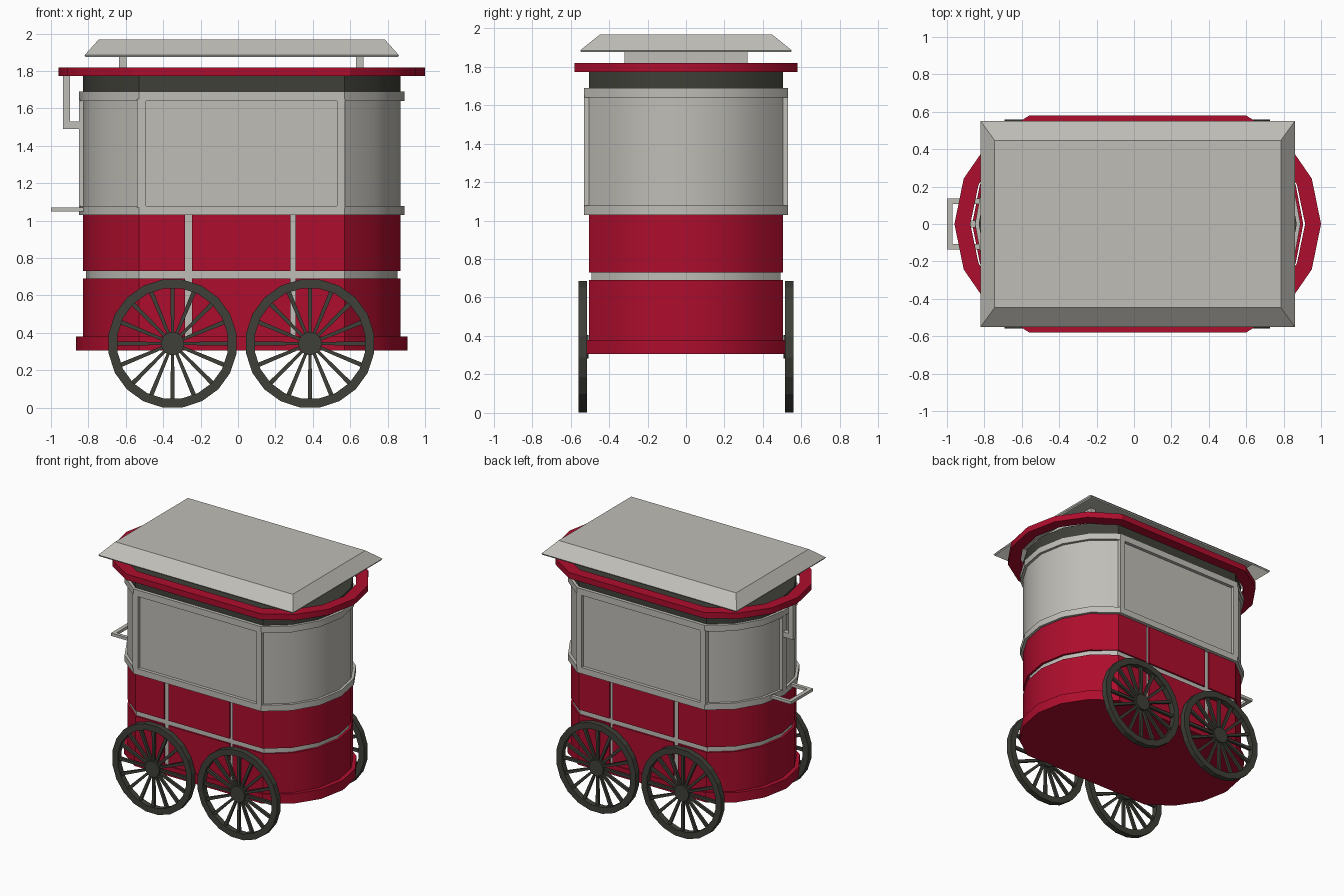
import bpy, bmesh, math
from mathutils import Matrix, Vector

cube = bpy.data.objects.get("Cube")
if cube:
    bpy.data.objects.remove(cube, do_unlink=True)


def material(name, rgb):
    m = bpy.data.materials.new(name)
    m.use_nodes = True
    m.diffuse_color = (*rgb, 1)
    m.node_tree.nodes["Principled BSDF"].inputs["Base Color"].default_value = (*rgb, 1)
    return m


GREY = material("warm grey paint", (0.52, 0.51, 0.47))
RED = material("crimson paint", (0.42, 0.004, 0.026))
DARK = material("dark iron", (0.05, 0.05, 0.04))
CX = 0.02      # body centre
CORNER = 0.55  # where the straight sides meet the bowed ends


def finish(name, verts, faces, mat, smooth=False):
    mesh = bpy.data.meshes.new(name)
    mesh.from_pydata(verts, [], faces)
    bm = bmesh.new()
    bm.from_mesh(mesh)
    bmesh.ops.recalc_face_normals(bm, faces=bm.faces)
    bm.to_mesh(mesh)
    bm.free()
    mesh.materials.append(mat)
    ob = bpy.data.objects.new(name, mesh)
    bpy.context.collection.objects.link(ob)
    if smooth:
        bpy.ops.object.select_all(action="DESELECT")
        ob.select_set(True)
        bpy.context.view_layer.objects.active = ob
        bpy.ops.object.shade_smooth_by_angle(angle=math.radians(30))
    return ob


def prism(name, outline, z0, z1, mat, inner=None, smooth=True):
    """Extrude an outline upwards; with an inner outline it becomes a ring."""
    n = len(outline)
    loops = [[(x, y, z) for x, y in o] for o in (outline, inner or []) for z in (z0, z1)]
    verts = sum(loops, [])
    faces = []
    for i in range(n):
        j = (i + 1) % n
        faces.append((i, j, n + j, n + i))
        if inner:
            faces += [(2*n + j, 2*n + i, 3*n + i, 3*n + j),
                      (i, j, 2*n + j, 2*n + i),
                      (n + i, n + j, 3*n + j, 3*n + i)]
    if not inner:
        faces += [tuple(range(n)), tuple(range(n, 2*n))]
    return finish(name, verts, faces, mat, smooth)


def box(name, x, y, z, mat):
    return prism(name, [(x[0], y[0]), (x[1], y[0]), (x[1], y[1]), (x[0], y[1])],
                 *z, mat, smooth=False)


def bowed_end(half_x, half_y, corner, side):
    """Arc of six segments from one corner, over the tip, to the other corner."""
    d = half_x - corner
    r = (d * d + half_y * half_y) / (2 * d)
    a = math.asin(half_y / r)
    return [(CX + side * (half_x - r + r * math.cos(a * k / 3)),
             side * r * math.sin(a * k / 3)) for k in range(-3, 4)]


def outline(half_x, half_y, corner=CORNER):
    return bowed_end(half_x, half_y, corner, 1) + bowed_end(half_x, half_y, corner, -1)


def circle(r, n):
    return [(r * math.cos((k + 0.5) * math.tau / n), r * math.sin((k + 0.5) * math.tau / n))
            for k in range(n)]


# Lower body: grey core showing through the grooves between red panels
prism("base_flange", outline(0.885, 0.515), 0.305, 0.38, RED)
prism("body_core", outline(0.832, 0.492), 0.375, 1.04, GREY)
for tier, z0, z1 in (("lower", 0.38, 0.69), ("upper", 0.73, 1.03)):
    left = bowed_end(0.85, 0.505, CORNER, -1) + [(-0.283, -0.505), (-0.283, 0.505)]
    right = bowed_end(0.85, 0.505, CORNER, 1) + [(0.307, 0.505), (0.307, -0.505)]
    prism(tier + "_panel_right_end", left, z0, z1, RED)
    prism(tier + "_panel_left_end", right, z0, z1, RED)
    box(tier + "_panel_middle", (-0.245, 0.28), (-0.505, 0.505), (z0, z1), RED)

# Upper body with its raised frame
prism("upper_wall", outline(0.85, 0.505), 1.03, 1.69, GREY)
frame_out, frame_in = outline(0.87, 0.53), outline(0.84, 0.495)
prism("frame_bottom_rail", frame_out, 1.03, 1.078, GREY, frame_in)
prism("frame_top_rail", frame_out, 1.64, 1.69, GREY, frame_in)
for sy, side in ((-1, "front"), (1, "back")):
    y = sorted((sy * 0.48, sy * 0.53))
    box(side + "_post_right", (-0.54, -0.492), y, (1.07, 1.65), GREY)
    box(side + "_post_left", (0.53, 0.572), y, (1.07, 1.65), GREY)
box("end_post", (-0.85, -0.8), (-0.025, 0.025), (1.07, 1.65), GREY)

# Dark top band and overhanging ring
prism("top_band", outline(0.85, 0.505), 1.69, 1.785, DARK)
prism("eave_ring", outline(0.98, 0.58, 0.58), 1.772, 1.818, RED,
      outline(0.895, 0.497, 0.545))

# Canopy: hollow tapered shell on two cross supports
low = [(-0.82, -0.55, 1.885), (0.86, -0.55, 1.885), (0.86, 0.55, 1.885), (-0.82, 0.55, 1.885)]
high = [(-0.745, -0.447, 1.968), (0.785, -0.447, 1.968),
        (0.785, 0.447, 1.968), (-0.745, 0.447, 1.968)]
sides = [(i, (i + 1) % 4, 4 + (i + 1) % 4, 4 + i) for i in range(4)]
canopy = finish("canopy", low + high, sides + [(4, 5, 6, 7)], GREY)
shell = canopy.modifiers.new("shell", "SOLIDIFY")
shell.thickness = 0.012
shell.offset = -1
box("canopy_support_right", (-0.637, -0.597), (-0.32, 0.32), (1.78, 1.96), GREY)
box("canopy_support_left", (0.632, 0.672), (-0.32, 0.32), (1.78, 1.96), GREY)

# Push handle and hanging bracket on the right end
box("handle_bar", (-1.0, -0.97), (-0.135, 0.135), (1.048, 1.07), GREY)
for sy, side in ((-1, "front"), (1, "back")):
    box(side + "_handle_arm", (-0.97, -0.78), sorted((sy * 0.108, sy * 0.135)),
        (1.048, 1.07), GREY)
box("bracket_upright", (-0.935, -0.898), (-0.02, 0.02), (1.49, 1.78), GREY)
box("bracket_foot", (-0.898, -0.82), (-0.02, 0.02), (1.49, 1.53), GREY)


# Spoked wheels
def spokes(count, r0, r1):
    verts, faces = [], []
    for k in range(count):
        turn = Matrix.Rotation(k * math.tau / count, 4, "Z")
        base = len(verts)
        for z in (-0.01, 0.01):
            for x, y in ((r0, -0.008), (r1, -0.012), (r1, 0.012), (r0, 0.008)):
                verts.append(tuple(turn @ Vector((x, y, z))))
        faces += [tuple(base + i for i in f) for f in
                  ((0, 1, 2, 3), (4, 5, 6, 7), (0, 1, 5, 4), (1, 2, 6, 5),
                   (2, 3, 7, 6), (3, 0, 4, 7))]
    return verts, faces


for sy, side in ((-1, "front"), (1, "back")):
    for x, end in ((-0.35, "right"), (0.385, "left")):
        tag = "_" + side + "_" + end
        parts = [prism("wheel_rim" + tag, circle(0.346, 20), -0.022, 0.022, DARK,
                       circle(0.298, 20), smooth=False),
                 prism("wheel_hub" + tag, circle(0.062, 16), -0.03, 0.022, DARK),
                 finish("wheel_spokes" + tag, *spokes(16, 0.05, 0.305), DARK)]
        for p in parts:
            p.location = (x, sy * 0.536, 0.343)
            p.rotation_euler = (-sy * math.pi / 2, 0, 0)
